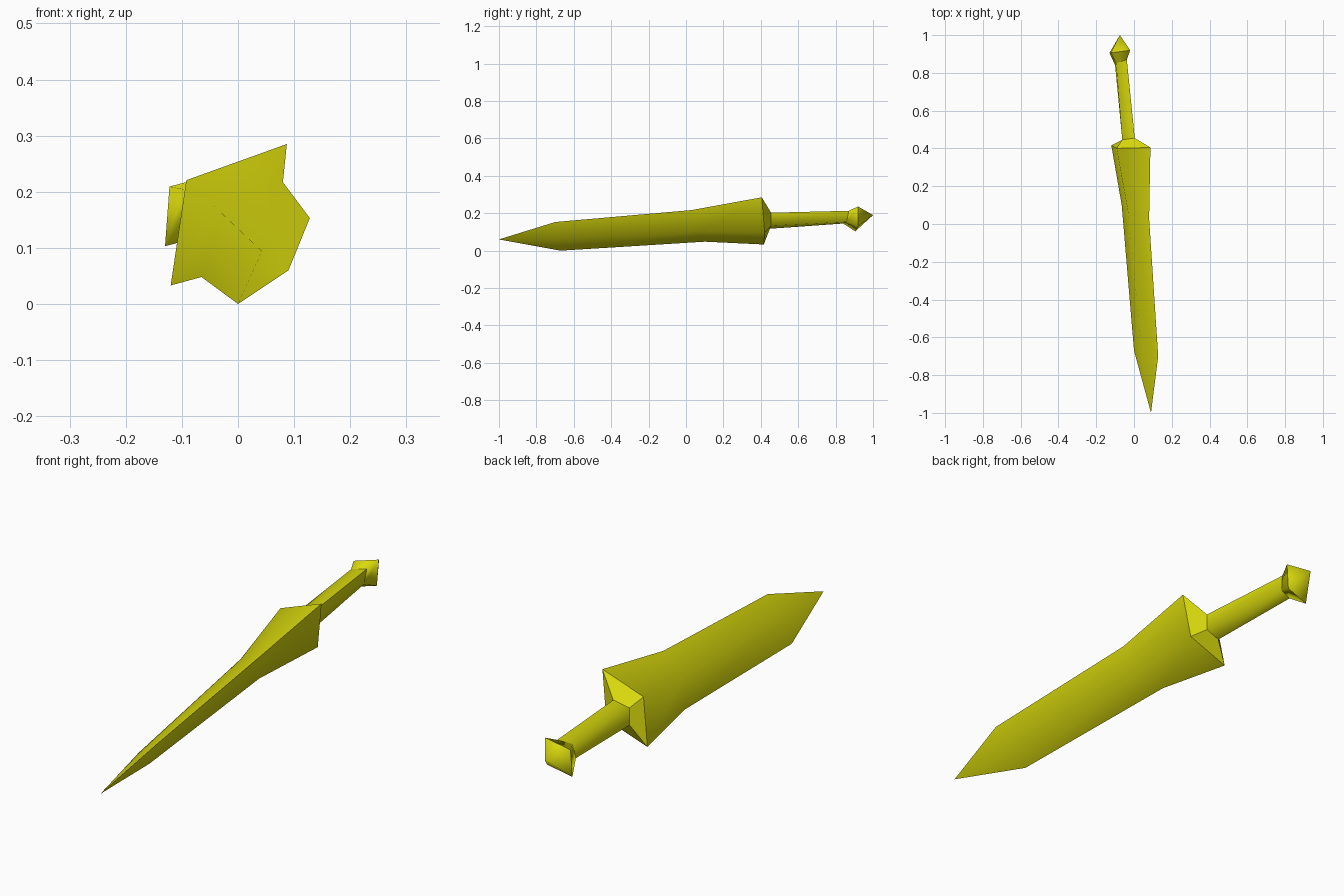
import bpy, bmesh
from mathutils import Vector

if "Cube" in bpy.data.objects:
    bpy.data.objects.remove(bpy.data.objects["Cube"])

gold = bpy.data.materials.new("golden_yellow")
gold.diffuse_color = (0.70, 0.70, 0.004, 1)
gold.use_nodes = True
gold.node_tree.nodes["Principled BSDF"].inputs["Base Color"].default_value = gold.diffuse_color

AXIS = Vector((-0.165, 2.0, 0.125)).normalized()


def ring(upper, lower, half_thickness):
    """Diamond cross-section: two edge corners and two ridge corners."""
    a, b = Vector(upper), Vector(lower)
    ridge = (a - b).cross(AXIS).normalized() * half_thickness
    mid = (a + b) / 2
    return [a, mid + ridge, b, mid - ridge]


def point(p):
    return [Vector(p)] * 4


def loft(name, rings, sharp_edges=False, sharp_rims=(), smooth=True):
    """Skin diamond sections from front to back."""
    bm = bmesh.new()
    vs = [[bm.verts.new(p) for p in r] for r in rings]
    for r0, r1 in zip(vs, vs[1:]):
        for i in range(4):
            j = (i + 1) % 4
            bm.faces.new((r0[i], r1[i], r1[j], r0[j])).smooth = smooth
    # keep the cutting edges and chosen rims crisp
    for r0, r1 in zip(vs, vs[1:]):
        for i in (0, 2):
            bm.edges.get((r0[i], r1[i])).smooth = not sharp_edges
    for k in sharp_rims:
        for i in range(4):
            bm.edges.get((vs[k][i], vs[k][(i + 1) % 4])).smooth = False
    bmesh.ops.remove_doubles(bm, verts=bm.verts, dist=1e-4)
    me = bpy.data.meshes.new(name)
    bm.to_mesh(me)
    bm.free()
    me.materials.append(gold)
    ob = bpy.data.objects.new(name, me)
    bpy.context.collection.objects.link(ob)
    return ob


# shared cross-sections
shoulder = ring((0.128, -0.70, 0.153), (0.0, -0.67, 0.0), 0.028)
waist = ring((0.08, 0.03, 0.217), (-0.065, 0.10, 0.048), 0.049)
guard = ring((0.087, 0.405, 0.285), (-0.12, 0.416, 0.033), 0.098)
grip_base = ring((0.004, 0.455, 0.203), (-0.062, 0.446, 0.117), 0.042)
neck = ring((-0.038, 0.87, 0.213), (-0.10, 0.84, 0.145), 0.036)
pommel_rim = ring((-0.02, 0.92, 0.236), (-0.13, 0.905, 0.103), 0.062)

loft("blade", [point((0.09, -1, 0.06)), shoulder, waist, guard], sharp_edges=True)
loft("guard_collar", [guard, grip_base], smooth=False)
loft("grip", [grip_base, neck], sharp_edges=True)
loft("pommel", [neck, pommel_rim, point((-0.075, 1, 0.19))], sharp_rims=(1,))
